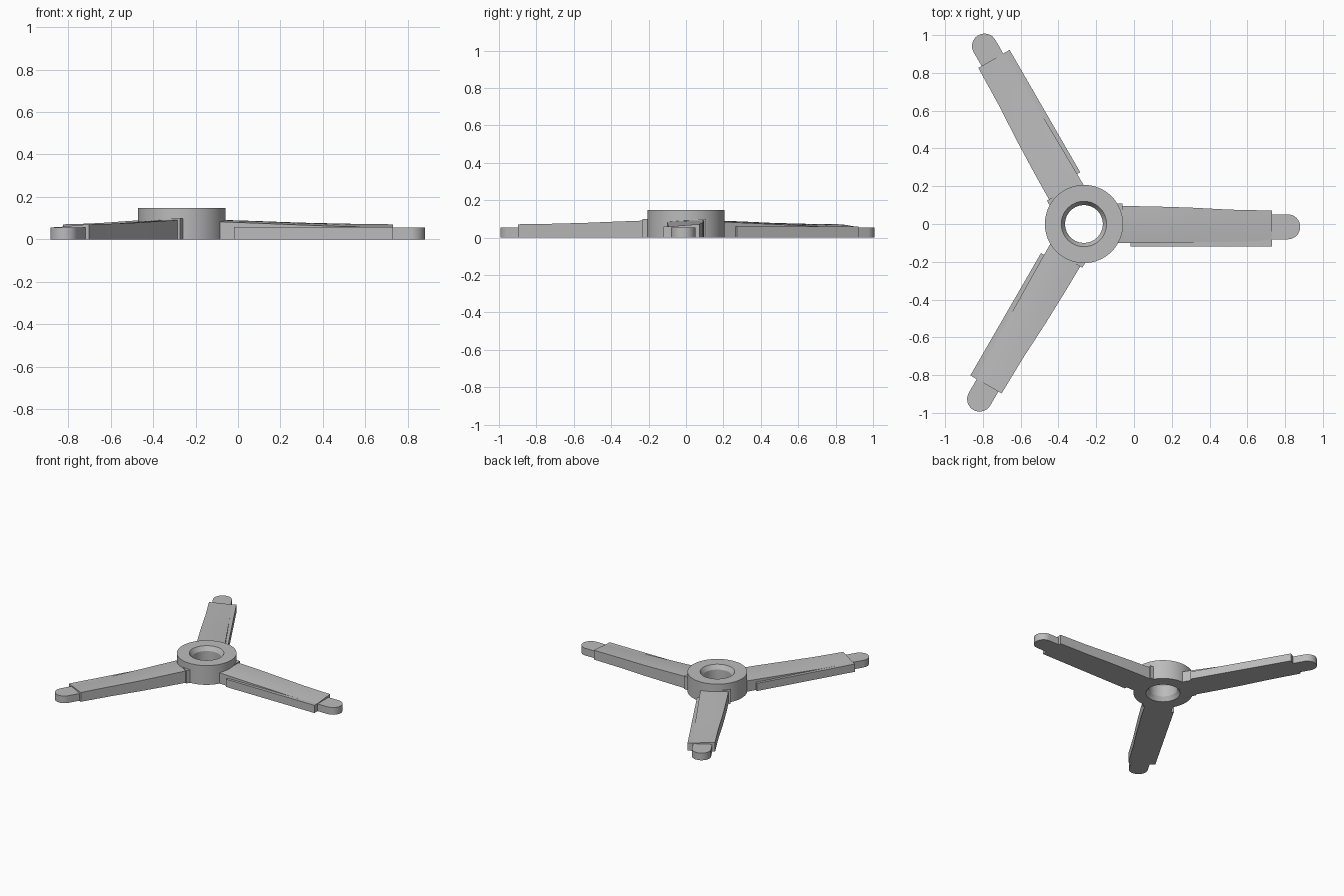
import bpy, bmesh, math
from mathutils import Matrix

cube = bpy.data.objects.get("Cube")
if cube:
    bpy.data.objects.remove(cube, do_unlink=True)

HUB_X = -0.265

grey = bpy.data.materials.new("light_grey")
grey.use_nodes = True
grey.diffuse_color = (0.5, 0.5, 0.5, 1)
bsdf = next(n for n in grey.node_tree.nodes if n.type == 'BSDF_PRINCIPLED')
bsdf.inputs["Base Color"].default_value = (0.5, 0.5, 0.5, 1)


def finish(bm, name, angle=0.0):
    """Turn a bmesh in hub space into a placed object, rotated about the hub."""
    bmesh.ops.recalc_face_normals(bm, faces=bm.faces)
    mesh = bpy.data.meshes.new(name)
    bm.to_mesh(mesh)
    bm.free()
    mesh.transform(Matrix.Translation((HUB_X, 0, 0)) @ Matrix.Rotation(angle, 4, 'Z'))
    mesh.materials.append(grey)
    obj = bpy.data.objects.new(name, mesh)
    bpy.context.collection.objects.link(obj)
    bpy.ops.object.select_all(action='DESELECT')
    obj.select_set(True)
    bpy.context.view_layer.objects.active = obj
    bpy.ops.object.shade_smooth_by_angle(angle=math.radians(25))


def loft(rings, closed=False):
    """Skin a list of equal-length point rings; cap the ends unless closed."""
    bm = bmesh.new()
    rows = [[bm.verts.new(p) for p in ring] for ring in rings]
    n = len(rows[0])
    pairs = list(zip(rows, rows[1:])) + ([(rows[-1], rows[0])] if closed else [])
    for a, b in pairs:
        for i in range(n):
            j = (i + 1) % n
            bm.faces.new((a[i], a[j], b[j], b[i]))
    if not closed:
        bm.faces.new(rows[0])
        bm.faces.new(rows[-1])
    return bm


def prism(outline, height):
    return loft([[(x, y, z) for x, y in outline] for z in (0, height)])


def box(x0, x1, y0, y1, height):
    return prism([(x0, y0), (x1, y0), (x1, y1), (x0, y1)], height)


# Hub: revolved ring with chamfered bore
hub_profile = [(0.207, 0), (0.207, 0.147), (0.12, 0.147),
               (0.1, 0.115), (0.1, 0.032), (0.12, 0)]
steps = 64
finish(loft([[(r * math.cos(a), r * math.sin(a), z) for r, z in hub_profile]
             for a in (2 * math.pi * k / steps for k in range(steps))], closed=True), "hub")

# Blade stations: x, leading y, trailing y, leading z, trailing z, crown
stations = [(0.16, -0.102, 0.096, 0.084, 0.092, 0.004),
            (0.36, -0.1, 0.093, 0.076, 0.086, 0.004),
            (0.56, -0.097, 0.087, 0.068, 0.079, 0.003),
            (0.77, -0.094, 0.076, 0.06, 0.074, 0.002),
            (0.995, -0.092, 0.071, 0.058, 0.071, 0.001)]


def blade_ring(x, y0, y1, z0, z1, crown):
    ring = [(x, y0, 0)]
    for k in range(9):
        t = k / 8
        z = z0 + (z1 - z0) * t + crown * math.sin(math.pi * t)
        ring.append((x, y0 + (y1 - y0) * t, z))
    return ring + [(x, y1, 0)]


# Rounded tip outline
TIP_R, TIP_X, TIP_Y = 0.066, 1.079, -0.015
tip_outline = [(0.97, TIP_Y - TIP_R)]
tip_outline += [(TIP_X + TIP_R * math.cos(a), TIP_Y + TIP_R * math.sin(a))
                for a in (math.pi * (k / 20 - 0.5) for k in range(21))]
tip_outline += [(0.97, TIP_Y + TIP_R)]

for n, label in enumerate(("left", "back_right", "front_right")):
    angle = n * 2 * math.pi / 3
    finish(loft([blade_ring(*s) for s in stations]), label + "_blade", angle)
    finish(box(0.247, 0.995, -0.12, -0.08, 0.059), label + "_edge_rail", angle)
    finish(box(0.15, 0.205, 0.04, 0.108, 0.099), label + "_root_block", angle)
    finish(prism(tip_outline, 0.055), label + "_rounded_tip", angle)
